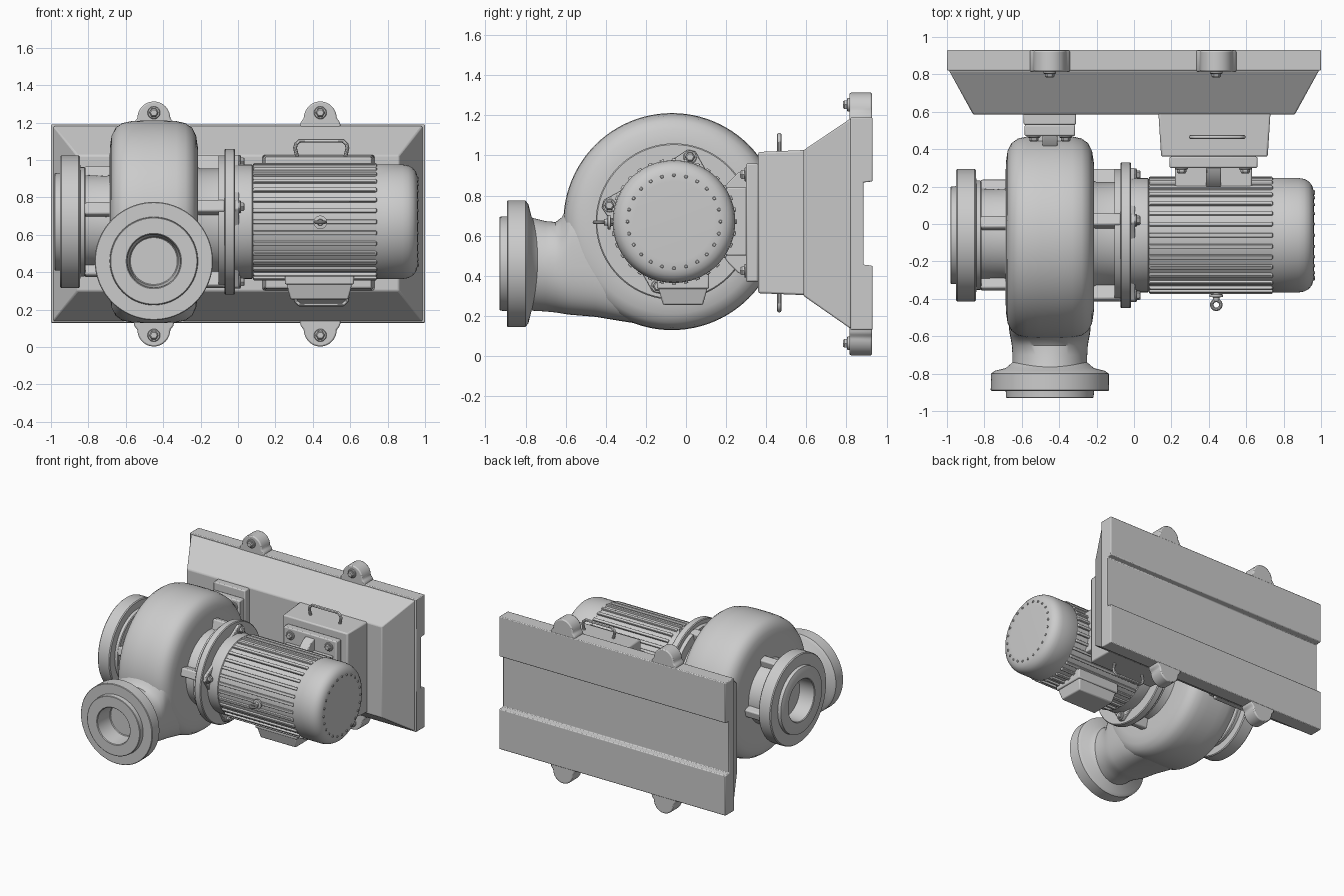
import bpy, bmesh
from math import sin, cos, pi, radians, copysign
from mathutils import Matrix, Vector

if "Cube" in bpy.data.objects:
    bpy.data.objects.remove(bpy.data.objects["Cube"])

CY, CZ = -0.06, 0.67          # shaft centre
PX = -0.45                    # pump centre in x


def loft(name, rings, bevel=0.0, matrix=None):
    bm = bmesh.new()
    vs = [[bm.verts.new(p) for p in r] for r in rings]
    n = len(vs[0])
    for a, b in zip(vs, vs[1:]):
        for i in range(n):
            bm.faces.new((a[i], a[(i + 1) % n], b[(i + 1) % n], b[i]))
    bm.faces.new(vs[0])
    bm.faces.new(vs[-1])
    bmesh.ops.recalc_face_normals(bm, faces=bm.faces)
    me = bpy.data.meshes.new(name)
    bm.to_mesh(me)
    bm.free()
    if matrix:
        me.transform(matrix)
    ob = bpy.data.objects.new(name, me)
    bpy.context.collection.objects.link(ob)
    if bevel:
        m = ob.modifiers.new("bevel", "BEVEL")
        m.width, m.segments, m.limit_method = bevel, 2, "ANGLE"
    return ob


def prism(name, pts, axis, lo, hi, bevel=0.0, matrix=None):
    def put(p, t):
        q = list(p)
        q.insert("xyz".index(axis), t)
        return q
    return loft(name, [[put(p, t) for p in pts] for t in (lo, hi)], bevel, matrix)


def box(name, x0, x1, y0, y1, z0, z1, bevel=0.008, matrix=None):
    return prism(name, [(x0, y0), (x1, y0), (x1, y1), (x0, y1)], "z", z0, z1, bevel, matrix)


def lathe(name, profile, origin, direction=(1, 0, 0), n=72):
    m = Matrix.Translation(origin) @ Vector(direction).to_track_quat("Z", "Y").to_matrix().to_4x4()
    return loft(name, [[(r * cos(2 * pi * i / n), r * sin(2 * pi * i / n), a) for i in range(n)]
                       for a, r in profile], matrix=m)


def bolt(name, pos, direction, s=1.0):
    lathe(name + "_washer", [(-.01, .034 * s), (.006, .034 * s), (.009, .03 * s)], pos, direction, 20)
    lathe(name, [(0, .025 * s), (.022 * s, .025 * s), (.03 * s, .018 * s)], pos, direction, 6)


def tube(name, pts, r, cyclic=False):
    cu = bpy.data.curves.new(name, "CURVE")
    cu.dimensions, cu.bevel_depth, cu.bevel_resolution, cu.use_fill_caps = "3D", r, 3, True
    sp = cu.splines.new("POLY")
    sp.points.add(len(pts) - 1)
    for p, c in zip(sp.points, pts):
        p.co = (*c, 1)
    sp.use_cyclic_u = cyclic
    ob = bpy.data.objects.new(name, cu)
    bpy.context.collection.objects.link(ob)


def spin(deg):
    return Matrix.Translation((0, CY, CZ)) @ Matrix.Rotation(radians(deg), 4, "X")


# Mounting base: channelled back slab and sloping front
prism("base_slab", [(.82, .13), (.93, .13), (.93, .45), (.885, .455), (.885, .865), (.93, .87),
                    (.93, 1.19), (.82, 1.19)], "x", -1, 1, .006)


def rect(hx, z0, z1, y):
    return [(-hx, y, z0), (hx, y, z0), (hx, y, z1), (-hx, y, z1)]


loft("base_slope", [rect(.86, .30, 1.025, .585), rect(.99, .135, 1.185, .822)], .008)

# Mounting lugs with bolts, mirrored top to bottom
for x in (-.45, .44):
    for s in (1, -1):
        half = [(.115, .48), (.105, .545)] + [(.088 * cos(a), .565 + .09 * sin(a))
                                              for a in [i * pi / 16 for i in range(17)]]
        pts = [(x + u, .658 + s * v) for u, v in half + [(-.105, .545), (-.115, .48)]]
        prism("mount_lug", pts, "y", .815, .928, .008)
        bolt("lug_bolt", (x, .812, .658 + s * .595), (0, -1, 0))

# Pedestals
loft("motor_pedestal", [[(.43 + u * h, y, .665 + v * k) for u, v in ((-1, -1), (1, -1), (1, 1), (-1, 1))]
                        for h, k, y in ((.285, .352, .36), (.30, .362, .60))], .01)
box("pump_pedestal", PX - .14, PX + .14, .53, .60, .31, 1.02)

# Feet with gussets and bolts
for nm, x, w, y0, y1, bx in (("motor", .425, .235, .30, .36, .17), ("pump", PX, .135, .47, .53, .085)):
    box(nm + "_foot_plate", x - w, x + w, y0, y1, .37, .96)
    box(nm + "_foot_web", x - w + .03, x + w - .03, y0 - .12, y0 + .01, .50, .84)
    for s in (1, -1):
        prism(nm + "_gusset", [(y0 + .01, .665 + s * .27), (y0 - .04, .665 + s * .25),
                               (y0 - .09, .665 + s * .2), (y0 - .16, .665 + s * .1),
                               (y0 + .01, .665 + s * .1)], "x", x - .04, x + .04, .006)
        for t in (-bx, bx):
            bolt("foot_bolt", (x + t, y0, .665 + s * .24), (0, -1, 0))

# Lifting handles on the motor pedestal
for s in (1, -1):
    arc = [(.125 * c, .335), (.14 * c, .40)] if (c := -1) else []
    arc += [(-.135, .42), (-.115, .438), (.115, .438), (.135, .42), (.14, .40), (.125, .335)]
    tube("lift_handle", [(.445 + u, .465, .665 + s * v) for u, v in arc], .011)

# Pump casing
half = [(.237, .30), (.235, .40), (.226, .46), (.205, .502), (.17, .527), (.12, .538), (.05, .541)]
lathe("pump_casing", [(-a, r) for a, r in half] + [(a, r) for a, r in half[::-1]], (PX, -.07, CZ), n=96)

# Discharge neck, squarer where it joins the casing
rings = []
for y, hx, z0, z1, e in ((-.82, .215, .225, .69, 2), (-.77, .2, .226, .69, 2), (-.70, .2, .222, .672, 2),
                         (-.65, .203, .217, .668, 2.2), (-.62, .208, .212, .69, 2.4),
                         (-.595, .213, .208, .74, 2.6), (-.57, .217, .205, .80, 2.8),
                         (-.45, .226, .195, .86, 3.2), (-.33, .23, .175, .86, 3.6), (-.2, .23, .155, .86, 4)):
    ring = []
    for i in range(64):
        c, s = cos(2 * pi * i / 64), sin(2 * pi * i / 64)
        ring.append((PX + hx * copysign(abs(c) ** (2 / e), c), y,
                     (z0 + z1) / 2 + (z1 - z0) / 2 * copysign(abs(s) ** (2 / e), s)))
    rings.append(ring)
loft("discharge_neck", rings[1:])

# Discharge flange (bored) along -y
lathe("discharge_flange", [(.74, .20), (.77, .235), (.785, .295), (.80, .315), (.888, .316), (.892, .312),
                           (.892, .236), (.927, .234), (.93, .23), (.93, .148), (.925, .143), (.79, .13),
                           (.785, .125)], (PX, 0, .46), (0, -1, 0))

# Suction neck and flange (bored) along -x
lathe("suction_neck", [(.64, .27), (.70, .245), (.83, .25)], (0, CY, CZ), (-1, 0, 0))
lathe("suction_flange", [(.815, .286), (.82, .292), (.843, .292), (.845, .348), (.852, .354), (.945, .354),
                         (.952, .348), (.952, .262), (.978, .26), (.98, .257), (.98, .168), (.975, .163),
                         (.85, .16)], (0, CY, CZ), (-1, 0, 0))

# Motor adaptor neck and coupling flange
lathe("adaptor_neck", [(-.26, .31), (-.2, .285), (-.07, .285)], (0, CY, CZ))
lathe("adaptor_flange", [(-.105, .355), (-.073, .355), (-.072, .384), (-.066, .39), (-.022, .39),
                         (-.016, .384), (-.015, .25)], (0, CY, CZ))

# Ribs, motor ears and flange bolts at the four stations
for k in range(4):
    a = 76 + 90 * k
    d = Vector((0, cos(radians(a)), sin(radians(a))))
    box("suction_rib", -.82, -.66, .2, .30, -.033, .033, .01, spin(a))
    box("adaptor_rib", -.24, -.07, .25, .36, -.033, .033, .01, spin(a))
    prism("motor_ear", [(.25, -.13), (.31, -.07), (.345, -.038), (.365, -.02), (.365, .02),
                        (.345, .038), (.31, .07), (.25, .13)], "x", -.02, .005, .005, spin(a))
    p = Vector((0, CY, CZ)) + d * .332
    bolt("flange_bolt", (.006, p.y, p.z), (1, 0, 0))
    bolt("adaptor_nut", (-.105, p.y, p.z), (-1, 0, 0), .8)

# Motor body, end cover and cooling fins
lathe("motor_body", [(-.03, .30), (.0, .305), (.075, .305), (.08, .299), (.74, .299)], (0, CY, CZ))
lathe("motor_end_cover", [(.735, .30), (.745, .306), (.88, .306), (.91, .301), (.935, .288), (.952, .266),
                          (.96, .24), (.962, .20)], (0, CY, CZ))
for k in range(32):
    prism("cooling_fin", [(.08, .28), (.08, .309), (.086, .314), (.736, .314), (.742, .309), (.742, .28)],
          "z", -.011, .011, .003, spin(k * 11.25))
for k in range(24):
    a = 2 * pi * k / 24
    lathe("vent_stud", [(.93, .009), (.964, .009), (.967, .006)],
          (0, CY + .232 * cos(a), CZ + .232 * sin(a)), n=10)

# Terminal box under the motor
box("terminal_box_rim", .25, .62, -.145, .115, .335, .42)
loft("terminal_box", [[(.435 + u * h, -.015 + v * k, z) for u, v in ((-1, -1), (1, -1), (1, 1), (-1, 1))]
                      for h, k, z in ((.155, .10, .255), (.175, .122, .34))], .008)

# Lifting eye on the motor front
lathe("eye_stem", [(.34, .02), (.375, .02), (.376, .036), (.39, .036), (.392, .018), (.41, .015)],
      (.44, 0, CZ - .003), (0, -1, 0), 24)
tube("eye_ring", [(.44 + .024 * cos(i * pi / 12), -.432 + .024 * sin(i * pi / 12), CZ - .003)
                  for i in range(24)], .0095, True)

# Turn tubes into meshes and smooth everything by angle
bpy.ops.object.select_all(action="DESELECT")
curves = [o for o in bpy.data.objects if o.type == "CURVE"]
for o in curves:
    o.select_set(True)
bpy.context.view_layer.objects.active = curves[0]
bpy.ops.object.convert(target="MESH")
bpy.ops.object.select_all(action="SELECT")
bpy.context.view_layer.objects.active = bpy.data.objects["pump_casing"]
bpy.ops.object.shade_smooth_by_angle(angle=radians(35))
